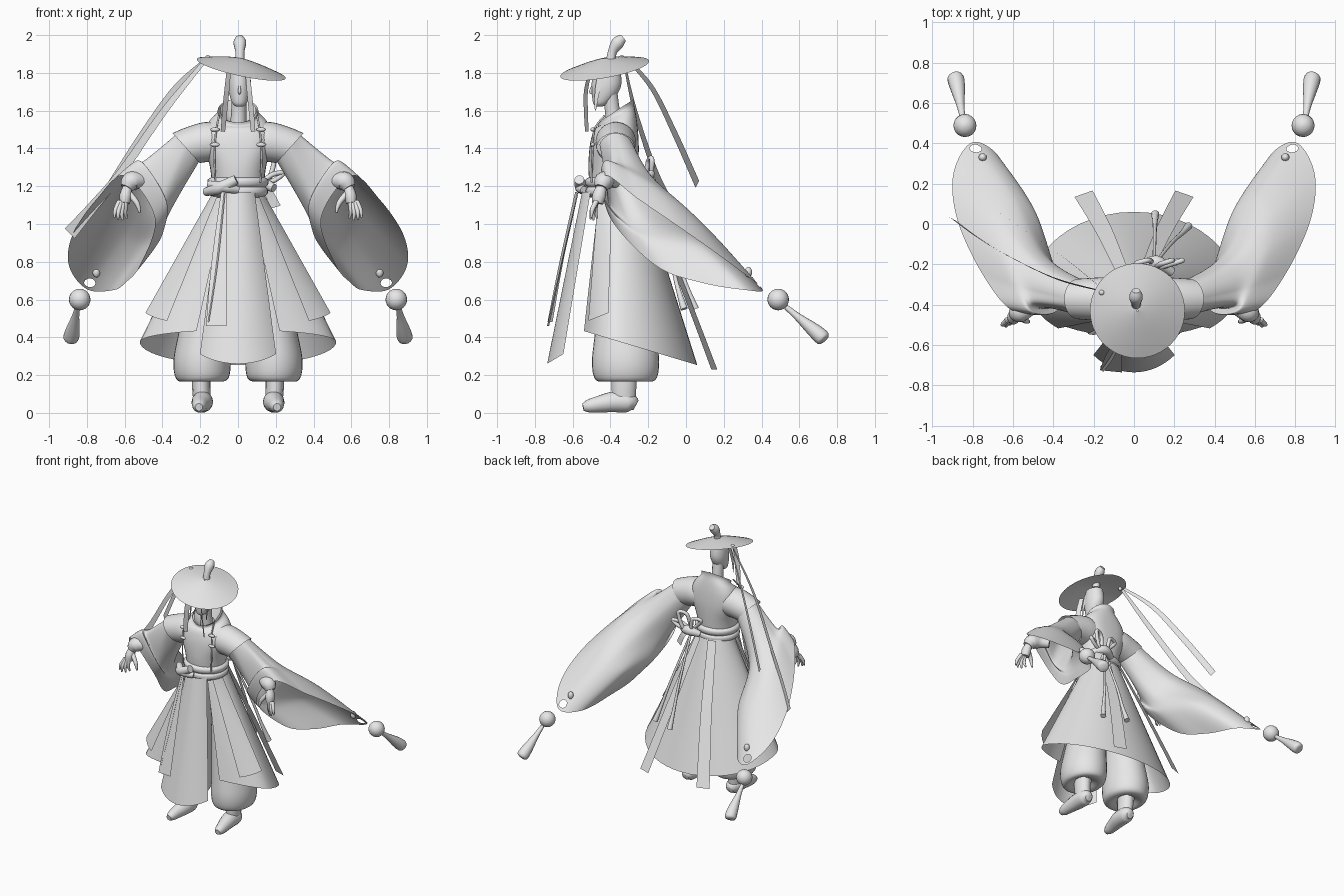
import bpy, bmesh
from math import sin, cos, radians, pi, copysign
from mathutils import Vector

cube = bpy.data.objects.get("Cube")
if cube:
    bpy.data.objects.remove(cube, do_unlink=True)
clay = bpy.data.materials.new("plain_grey")
clay.use_nodes = True
clay.diffuse_color = (.8, .8, .8, 1)
clay.node_tree.nodes["Principled BSDF"].inputs["Base Color"].default_value = (.8, .8, .8, 1)

def spline(points, steps, closed=False):
    """Smooth curve through the points."""
    points = [Vector(p) for p in points]
    count = len(points)
    def pick(i):
        return points[i % count] if closed else points[max(0, min(count - 1, i))]
    result = []
    for i in range(count if closed else count - 1):
        a, b, c, d = (pick(i + k) for k in (-1, 0, 1, 2))
        for s in range(steps):
            t = s / steps
            result.append(b + (c - a) * t / 2 + (a * 2 - b * 5 + c * 4 - d) * t * t / 2
                          + (b * 3 - a - c * 3 + d) * t ** 3 / 2)
    return result if closed else result + [points[-1]]

def surface(name, rows, steps=1, wrap=True, caps=False, hole=None):
    """Skin a list of rows, smoothing from row to row; hole is (centre, radius)."""
    if steps > 1:
        rows = list(zip(*[spline(column, steps) for column in zip(*rows)]))
    bm = bmesh.new()
    grid = [[bm.verts.new(p) for p in row] for row in rows]
    width = len(grid[0])
    for low, high in zip(grid, grid[1:]):
        for i in range(width if wrap else width - 1):
            j = (i + 1) % width
            bm.faces.new((low[i], low[j], high[j], high[i]))
    if caps:
        bm.faces.new(grid[0][::-1])
        bm.faces.new(grid[-1])
    if hole:
        centre, radius = hole
        doomed = [f for f in bm.faces if (f.calc_center_median() - centre).length < radius]
        rim = {v for f in doomed for v in f.verts}
        bmesh.ops.delete(bm, geom=doomed, context="FACES")
        for v in rim:
            if v.is_valid:
                v.co = centre + (v.co - centre).normalized() * radius
    bmesh.ops.recalc_face_normals(bm, faces=bm.faces)
    mesh = bpy.data.meshes.new(name)
    bm.to_mesh(mesh)
    bm.free()
    mesh.materials.append(clay)
    obj = bpy.data.objects.new(name, mesh)
    bpy.context.collection.objects.link(obj)
    bpy.ops.object.select_all(action="DESELECT")
    obj.select_set(True)
    bpy.context.view_layer.objects.active = obj
    bpy.ops.object.shade_smooth_by_angle(angle=radians(50))

def ellipse(x, y, z, rx, ry, slope_x=0, slope_y=0, sides=32, power=1):
    ring = []
    for i in range(sides):
        a = 2 * pi * i / sides
        u, v = (copysign(abs(k) ** power, k) for k in (cos(a), sin(a)))
        ring.append(Vector((x + rx * u, y + ry * v, z + slope_x * rx * u + slope_y * ry * v)))
    return ring

def tube(name, path, radii, steps=5, sides=14, flat=1, ref=(0, 1, 0)):
    """Round tapering tube along a smooth path."""
    path = spline(path, steps)
    radii = [p.x for p in spline([(r, 0, 0) for r in radii], steps)]
    rows = []
    for i, p in enumerate(path):
        along = (path[min(i + 1, len(path) - 1)] - path[max(i - 1, 0)]).normalized()
        side = along.cross(Vector(ref)).normalized()
        other = side.cross(along)
        rows.append([p + (side * flat * cos(a) + other * sin(a)) * radii[i]
                     for a in (2 * pi * k / sides for k in range(sides))])
    surface(name, rows, caps=True)

def ribbon(name, path, widths, across):
    half = Vector(across).normalized() / 2
    rows = [[Vector(p) + half * (w * k) for k in (-1, 0, 1)] for p, w in zip(path, widths)]
    surface(name, rows, 6, wrap=False)

def ball(name, centre, size):
    x, y, z = centre
    rx, ry, rz = size
    surface(name, [ellipse(x, y, z - rz * cos(a), rx * sin(a), ry * sin(a), sides=20)
                   for a in (pi * (k + .1) / 12.2 for k in range(13))], caps=True)

def cloth(name, start, end, top, bottom, hem):
    """Hanging sheet; angles run from the front, radii are (side, front, back)."""
    rows = [[], []]
    for i in range(41):
        a = radians(start + (end - start) * i / 40)
        for row, radius in zip(rows, (top, bottom)):
            y = -.35 - radius[1 if cos(a) > 0 else 2] * cos(a)
            row.append(Vector((radius[0] * sin(a), y, 1.17 if row is rows[0] else hem(y))))
    surface(name, rows, 12, wrap=False)

def flip(points, s):
    return [Vector((p[0] * s, p[1], p[2])) for p in points]

# Hat and topknot
surface("hat", [ellipse(.017, -.43, 1.822 + h, r, r, -.21, .17, 48)
                for r, h in ((.235, 0), (.16, .022), (.08, .042), (.004, .055))], 4)
tube("topknot", [(.01, -.4, 1.85), (.01, -.39, 1.91), (.01, -.36, 1.96), (.01, -.33, 1.985)],
     [.026, .024, .034, .02], ref=(1, 0, 0))

# Head, nose and neck
surface("head", [ellipse(.008, y, z, rx, ry) for y, z, rx, ry in (
    (-.46, 1.622, .018, .018), (-.45, 1.64, .038, .042), (-.43, 1.69, .054, .068),
    (-.42, 1.75, .06, .079), (-.42, 1.83, .054, .068))], 4, caps=True)
tube("nose", [(.008, -.492, 1.74), (.008, -.505, 1.7), (.008, -.49, 1.69)], [.004, .008, .004])
ball("lips", (.008, -.486, 1.66), (.014, .01, .007))
tube("neck", [(0, -.38, 1.48), (.004, -.39, 1.6), (.008, -.405, 1.7)], [.045, .04, .042])

# Bodice with a collar standing high at the back
surface("bodice", [ellipse(0, y, z, rx, ry, 0, slope, power=power) for y, z, rx, ry, slope, power in (
    (-.385, 1.2, .137, .125, 0, 1), (-.385, 1.3, .148, .132, 0, .9), (-.38, 1.41, .172, .13, 0, .7),
    (-.375, 1.49, .175, .12, .1, .7), (-.372, 1.54, .152, .108, .3, .8),
    (-.37, 1.575, .112, .095, .6, 1), (-.37, 1.6, .108, .096, .65, 1))], 4)
surface("collar_lining", [ellipse(0, -.37, z, r, r, 0, .65)
                          for z, r in ((1.6, .096), (1.56, .07), (1.52, .045))], 3)
surface("belt", [ellipse(0, -.385, z, r, r * .92) for z, r in (
    (1.14, .13), (1.16, .157), (1.185, .157), (1.195, .148), (1.21, .16), (1.235, .16), (1.25, .135))], 3)

# Skirt, front apron and front side panels
cloth("skirt", 25, 335, (.13, .12, .12), (.52, .21, .41), lambda y: .43 - .3 * (y + .53))
cloth("front_apron", -39, 39, (.14, .2, .2), (.32, .385, .4), lambda y: .26 + .6 * (y + .735))
for s, side in ((1, "left"), (-1, "right")):
    cloth(side + "_front_panel", 48 * s, 76 * s, (.135, .17, .17), (.505, .25, .25),
          lambda y: .53 + .4 * (y + .41))

    # Balloon trousers and feet
    surface(side + "_trouser", [ellipse(s * x, -.32, z, rx, ry) for x, z, rx, ry in (
        (.195, .19, .055, .06), (.195, .165, .1, .125), (.19, .185, .14, .165), (.19, .27, .152, .178),
        (.18, .4, .14, .165), (.14, .7, .11, .13), (.07, 1.1, .06, .09))], 4)
    tube(side + "_ankle", flip([(.195, -.325, .25), (.195, -.328, .14), (.19, -.33, .055)], s),
         [.07, .067, .064], flat=.72)
    tube(side + "_foot", flip([(.188, -.265, .04), (.188, -.3, .055), (.19, -.38, .058), (.2, -.46, .046),
                               (.205, -.515, .036), (.207, -.545, .03)], s),
         [.028, .053, .056, .045, .035, .02], ref=(0, 0, 1))

    # Short outer sleeve
    caps = []
    for x, z, radius, depth, lean in ((.08, 1.435, .1, .1, 0), (.15, 1.435, .107, .107, .25),
                                      (.22, 1.42, .104, .104, .5), (.275, 1.402, .102, .1, .7)):
        caps.append([Vector((s * (x + lean * radius * cos(a)), -.372 + depth * sin(a),
                             z + radius * cos(a) * (1 - lean * lean / 2.2)))
                     for a in (2 * pi * k / 32 for k in range(32))])
    surface(side + "_shoulder_sleeve", caps, 4)

    # Long bag sleeve, open along its lower front edge
    shoulder = [(.26 + .06 * cos(radians(a)), -.37 + .088 * sin(radians(a)), 1.41 + .07 * cos(radians(a)))
                for a in (-30, 0, 30, 60, 100, 140, 180, 220, 280)]
    elbow = [(.49, -.4, 1.31), (.5, -.33, 1.33), (.51, -.25, 1.3), (.49, -.18, 1.25), (.45, -.15, 1.17),
             (.41, -.18, 1.1), (.37, -.25, 1.06), (.37, -.33, 1.06), (.4, -.41, 1.14)]
    mouth = [(.6, -.43, 1.255), (.75, -.25, 1.13), (.875, .02, .945), (.895, .25, .78), (.8, .405, .655),
             (.66, .32, .65), (.595, .08, .69), (.52, -.16, .78), (.44, -.4, 1.03)]
    middle = [(Vector(a) + Vector(b)) / 2 for a, b in zip(elbow, mouth)]
    centre = sum(middle, Vector()) / len(middle)
    middle = [p + (p - centre) * .08 + Vector((-.03, 0, .025)) for p in middle]
    surface(side + "_bag_sleeve", [spline(flip(ring, s), 14, True) for ring in (shoulder, elbow, middle, mouth)],
            20, hole=(Vector((s * .785, .372, .687)), .03))

    # Sleeve bead and tassel
    ball(side + "_sleeve_knot", (s * .75, .33, .745), (.02, .02, .028))
    ball(side + "_bead", (s * .838, .488, .6), (.057, .057, .057))
    tube(side + "_tassel", flip([(.85, .53, .56), (.86, .59, .51), (.875, .68, .435), (.885, .725, .395),
                                 (.888, .735, .385)], s), [.014, .02, .038, .04, .02], ref=(1, 0, 0))

    # Inner cuff and hand
    tube(side + "_cuff", flip([(.46, -.37, 1.22), (.51, -.41, 1.23), (.565, -.435, 1.225),
                               (.59, -.45, 1.19)], s), [.03, .04, .052, .034])
    tube(side + "_palm", flip([(.585, -.445, 1.2), (.595, -.46, 1.15), (.6, -.468, 1.11)], s),
         [.026, .036, .03], flat=.9)
    for tip in ((.655, -.5, 1.035), (.635, -.505, 1.025), (.612, -.49, 1.02), (.59, -.47, 1.03)):
        knuckle = Vector((tip[0] * .5 + .3, -.475, 1.12))
        bend = knuckle.lerp(Vector(tip), .55) + Vector((.006, -.008, 0))
        tube(side + "_finger", flip([knuckle, bend, tip], s), [.014, .012, .005], sides=10)
    tube(side + "_thumb", flip([(.575, -.46, 1.16), (.535, -.48, 1.11), (.52, -.485, 1.06)], s),
         [.017, .014, .006], sides=10)

    # Hair locks, chest cords and toggles
    ribbon(side + "_hair_lock", flip([(.05, -.51, 1.8), (.06, -.53, 1.7), (.07, -.53, 1.6),
                                      (.08, -.525, 1.49)], s), [.03, .034, .034, .03], (s, -.8, 0))
    ribbon(side + "_short_lock", flip([(.058, -.45, 1.8), (.067, -.47, 1.7), (.068, -.48, 1.6)], s),
           [.035, .025, .006], (0, 1, 0))
    tube(side + "_chest_cord", flip([(.1, -.43, 1.575), (.115, -.485, 1.5), (.125, -.495, 1.38),
                                     (.12, -.5, 1.22)], s), [.005] * 4, sides=8)
    for z in (1.5, 1.42):
        ball(side + "_toggle", (s * .122, -.494, z), (.026, .012, .011))

    # Long back sash tails
    ribbon(side + "_back_sash", flip([(.06, -.23, 1.17), (.15, -.03, .7), (.25, .15, .23)], s),
           [.06, .08, .095], (1, -.35 * s, 0))

# Hat ribbons streaming to one side
ribbon("short_hat_ribbon", [(-.17, -.31, 1.87), (-.33, -.18, 1.72), (-.5, -.06, 1.48), (-.67, .06, 1.21)],
       [.02, .035, .045, .05], (-.5, .35, .7))
ribbon("long_hat_ribbon", [(-.17, -.33, 1.87), (-.39, -.27, 1.6), (-.62, -.16, 1.27), (-.77, -.07, 1.09),
                           (-.89, .02, .95)], [.02, .04, .05, .06, .08], (-.6, .35, .6))
ball("ribbon_knot", (-.16, -.34, 1.88), (.014, .014, .014))

# Front belt knot and hanging sash
tube("belt_roll", [(-.17, -.48, 1.17), (-.1, -.55, 1.19), (-.01, -.565, 1.235)], [.022, .032, .026], ref=(0, 0, 1))
tube("belt_roll_lower", [(-.15, -.5, 1.21), (-.08, -.56, 1.195), (0, -.54, 1.18)], [.02, .028, .02], ref=(0, 0, 1))
ribbon("front_sash", [(-.075, -.57, 1.17), (-.1, -.655, .8), (-.115, -.73, .46)], [.03, .08, .11], (1, -.1, 0))
ribbon("narrow_sash", [(-.07, -.58, 1.17), (-.11, -.66, .8), (-.16, -.72, .48)], [.015, .022, .03], (.5, -1, 0))

# Back bow with loops and bulb ended cords
for lean, height in ((-.07, .1), (.05, .12), (.1, .05)):
    loop = [(.11, -.22, 1.21), (.08 + lean, -.2, 1.21 + height), (.14 + lean, -.18, 1.22 + height),
            (.13 + lean * .6, -.19, 1.23)]
    tube("bow_loop", loop + loop[:1], [.013] * 5, steps=8, sides=10)
tube("bow_roll", [(.03, -.215, 1.2), (.11, -.19, 1.22), (.19, -.24, 1.19)], [.022, .034, .022], ref=(0, 0, 1))
ribbon("bow_tail", [(.12, -.2, 1.21), (.16, -.19, 1.17), (.2, -.2, 1.09)], [.04, .05, .06], (1, -.5, .3))
for x, y in ((.105, .05), (.27, -.01)):
    start, end = Vector((.1, -.2, 1.19)), Vector((x, y, .55))
    tube("back_cord", [start, start.lerp(end, .5) + Vector((0, .01, 0)), start.lerp(end, .8), end],
         [.008, .009, .012, .02], sides=10)
